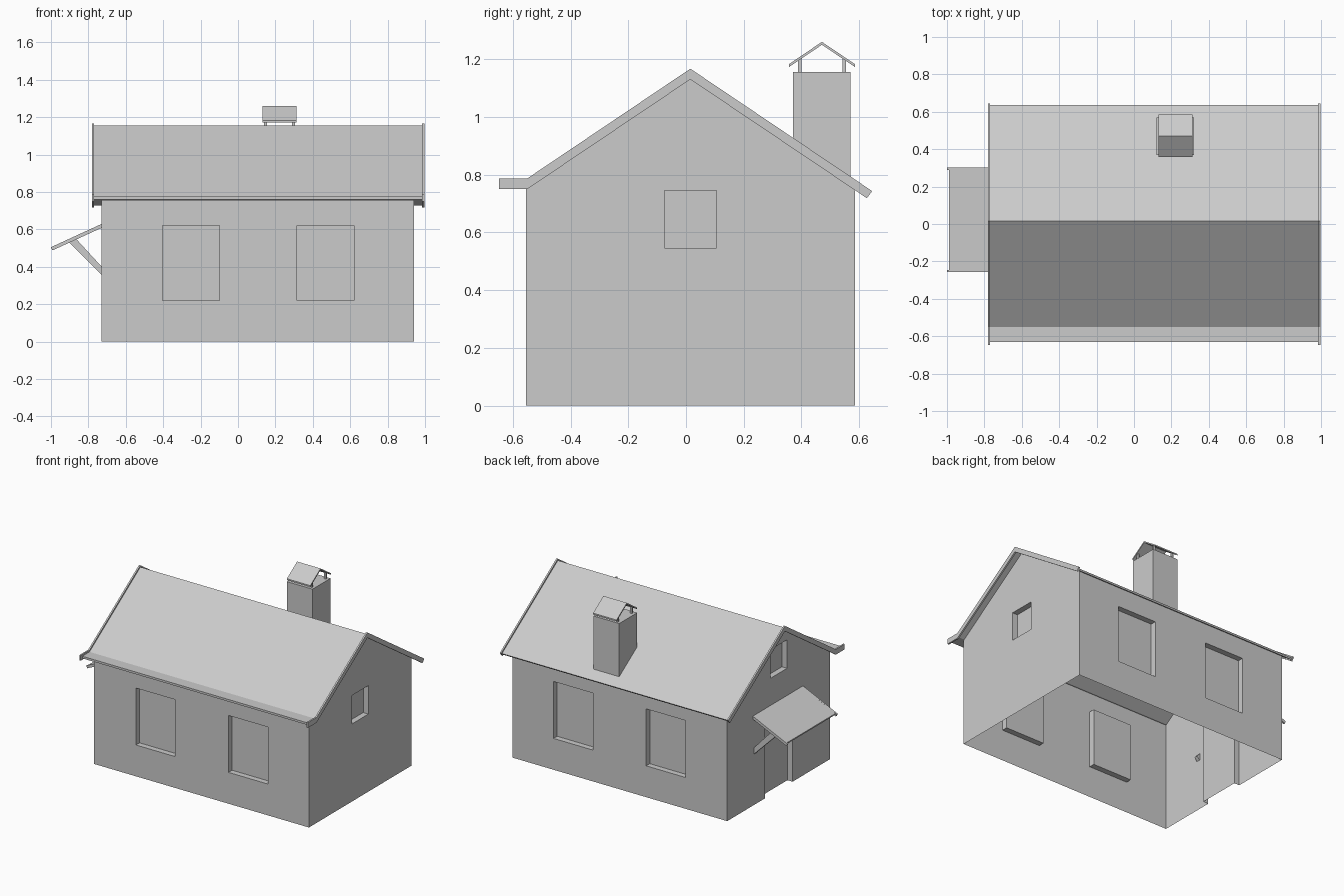
import bpy, bmesh
from mathutils import Vector

if "Cube" in bpy.data.objects:
    bpy.data.objects.remove(bpy.data.objects["Cube"])


def make(name, bm):
    bmesh.ops.recalc_face_normals(bm, faces=bm.faces)
    me = bpy.data.meshes.new(name)
    bm.to_mesh(me)
    bm.free()
    ob = bpy.data.objects.new(name, me)
    bpy.context.collection.objects.link(ob)
    return ob


def add_prism(bm, pts, a, b, axis='X'):
    """Extrude a (y,z) profile along x, or an (x,z) profile along y."""
    def co(p, t):
        return (t, p[0], p[1]) if axis == 'X' else (p[0], t, p[1])
    face = bm.faces.new([bm.verts.new(co(p, a)) for p in pts])
    ext = bmesh.ops.extrude_face_region(bm, geom=[face])
    d = Vector((b - a, 0, 0) if axis == 'X' else (0, b - a, 0))
    vs = [v for v in ext['geom'] if isinstance(v, bmesh.types.BMVert)]
    bmesh.ops.translate(bm, verts=vs, vec=d)


def prism(name, pts, a, b, axis='X'):
    bm = bmesh.new()
    add_prism(bm, pts, a, b, axis)
    return make(name, bm)


def rect(a0, a1, z0, z1):
    return [(a0, z0), (a1, z0), (a1, z1), (a0, z1)]


X0, X1, Y0, Y1 = -0.73, 0.94, -0.555, 0.585   # wall outline
RY, S, D = 0.015, 0.673, 0.04                 # ridge y, roof slope, recess depth


def slope_z(y, ridge):
    return ridge - abs(y - RY) * S


# walls: gabled shell, open below and under the roof
walls = prism("walls", [(Y0, 0), (Y1, 0), (Y1, slope_z(Y1, 1.14)), (RY, 1.14),
                        (Y0, slope_z(Y0, 1.14))], X0, X1)

# window and door recesses
bm = bmesh.new()
for wx in (-0.405, 0.315):
    for ya, yb in ((Y0 - 0.1, Y0 + D), (Y1 - D, Y1 + 0.1)):
        add_prism(bm, rect(wx, wx + 0.305, 0.22, 0.62), ya, yb, 'Y')
add_prism(bm, rect(-0.075, 0.105, 0.545, 0.745), X1 - D, X1 + 0.1)
add_prism(bm, rect(-0.08, 0.105, 0.82, 1.02), X0 - 0.1, X0 + D)
add_prism(bm, rect(-0.14, 0.165, -0.1, 0.58), X0 - 0.1, X0 + D)
cutter = make("recess_cutter", bm)
cutter.hide_render = True
mod = walls.modifiers.new("recesses", 'BOOLEAN')
mod.operation, mod.solver, mod.object = 'DIFFERENCE', 'EXACT', cutter
dg = bpy.context.evaluated_depsgraph_get()
me = bpy.data.meshes.new_from_object(walls.evaluated_get(dg))
walls.modifiers.clear()
walls.data = me
bpy.data.objects.remove(cutter)

bm = bmesh.new()
bm.from_mesh(me)
bm.normal_update()
gone = [f for f in bm.faces if f.calc_center_median().z < 1e-4
        or (f.normal.z > 0.3 and abs(f.normal.y) > 0.3)]
bmesh.ops.delete(bm, geom=gone, context='FACES')
bm.to_mesh(me)
bm.free()


# roof cross-section: kicked-out front eave, straight back eave
def roof_profile(top, bottom, front, back):
    kick = -0.55
    zt, zb = slope_z(kick, top), slope_z(kick, bottom)
    be = back - (top - bottom) * 0.5
    return [(front, zt), (kick, zt), (RY, top), (back, slope_z(back, top)),
            (be, slope_z(be, bottom)), (RY, bottom), (kick, zb), (front, zb)]


prism("roof", roof_profile(1.155, 1.14, -0.63, 0.635), -0.772, 0.987)
for side, xa in (("left", -0.78), ("right", 0.985)):
    prism("barge_board_" + side, roof_profile(1.167, 1.13, -0.648, 0.645), xa, xa + 0.011)

# chimney stack, cut to the roof slope
prism("chimney", [(0.37, slope_z(0.37, 1.145)), (0.57, slope_z(0.57, 1.145)),
                  (0.57, 1.155), (0.37, 1.155)], 0.12, 0.32)

# chimney cap with four posts
prism("chimney_cap", [(0.357, 1.183), (0.471, 1.26), (0.585, 1.183), (0.585, 1.173),
                      (0.471, 1.25), (0.357, 1.173)], 0.13, 0.312)
for i, px in enumerate((0.14, 0.29)):
    for j, py in enumerate((0.388, 0.542)):
        zs = [1.25 - abs(y - 0.471) * 0.675 + 0.002 for y in (py, py + 0.013)]
        prism(f"cap_post_{i}{j}", [(py, 1.155), (py + 0.013, 1.155), (py + 0.013, zs[1]),
                                   (py, zs[0])], px, px + 0.014)

# door awning with end trims and diagonal struts
prism("awning", [(-0.99, 0.509), (X0, 0.629), (X0, 0.615), (-0.986, 0.497)], -0.25, 0.295, 'Y')
for side, ya, ys in (("front", -0.257, -0.245), ("back", 0.29, 0.265)):
    prism("awning_trim_" + side, [(-1.0, 0.505), (X0, 0.629), (X0, 0.608), (-0.992, 0.488)],
          ya, ya + 0.011, 'Y')
    prism("awning_strut_" + side, [(-0.907, 0.535), (-0.868, 0.552), (-0.705, 0.375),
                                   (-0.725, 0.352)], ys, ys + 0.025, 'Y')
